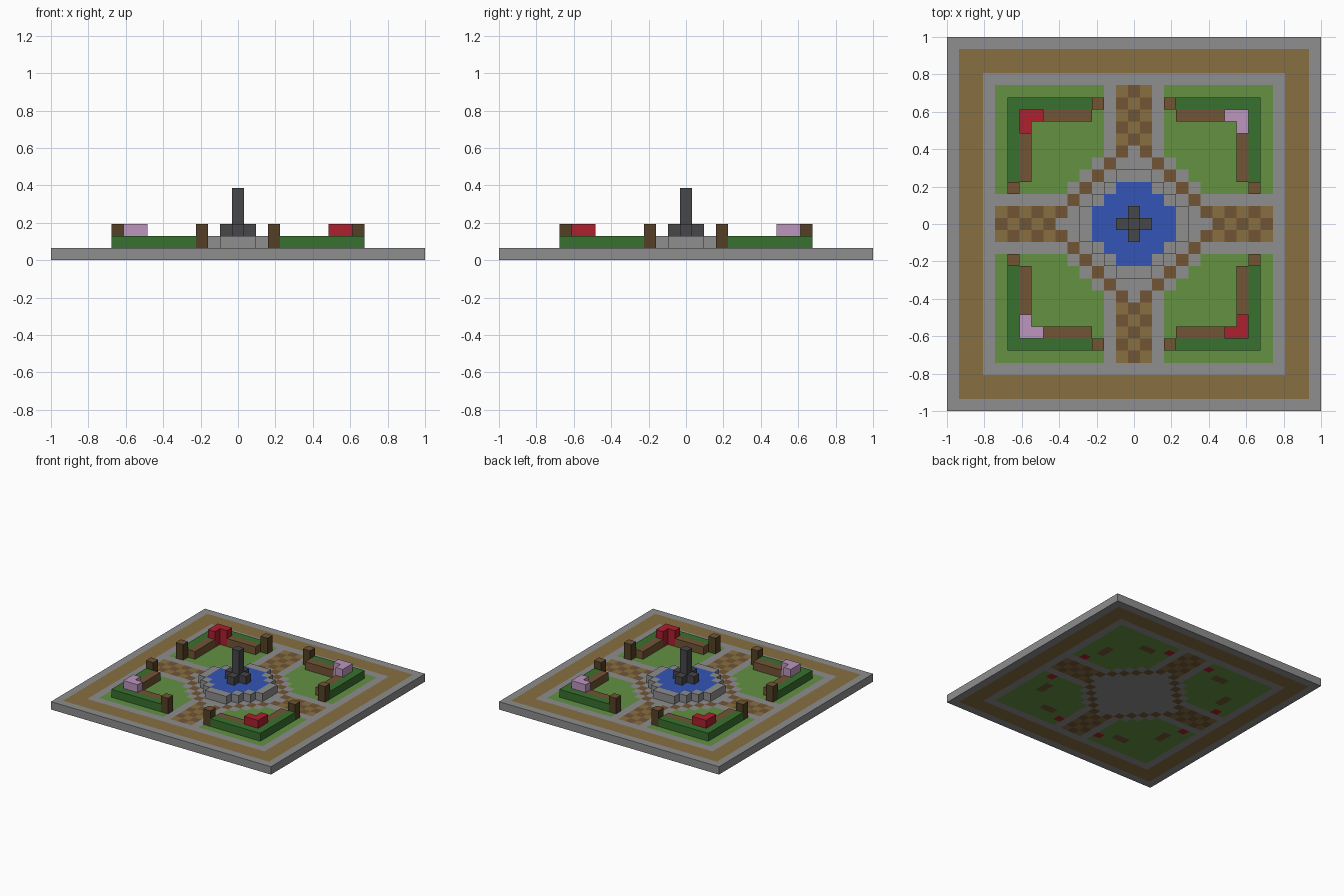
import bpy, bmesh
from mathutils import Vector

if "Cube" in bpy.data.objects:
    bpy.data.objects.remove(bpy.data.objects["Cube"])

N = 15                    # cells on each side of the centre cell
V = 2 / (2 * N + 1)       # cell size


def linear(c):
    c /= 255
    return c / 12.92 if c <= 0.04045 else ((c + 0.055) / 1.055) ** 2.4


COLOURS = {
    "paving_grey": (142, 142, 142),
    "gravel_tan": (135, 110, 64),
    "wood_brown": (113, 85, 53),
    "bark_brown": (84, 64, 38),
    "grass_green": (99, 145, 66),
    "hedge_green": (57, 113, 46),
    "water_blue": (52, 85, 182),
    "dark_stone": (71, 71, 75),
    "flower_red": (172, 33, 46),
    "flower_pink": (188, 150, 191),
}
MATS = {}
for cname, rgb in COLOURS.items():
    m = bpy.data.materials.new(cname)
    m.diffuse_color = (*[linear(c) for c in rgb], 1)
    m.use_nodes = True
    m.node_tree.nodes["Principled BSDF"].inputs["Base Color"].default_value = m.diffuse_color
    MATS[cname] = m

DIRS = [Vector(d) for d in ((1, 0, 0), (-1, 0, 0), (0, 1, 0), (0, -1, 0), (0, 0, 1), (0, 0, -1))]


def blocks(name, cells, top=None):
    """Outer skin of a set of grid cells {(i, j, k): colour}; top overrides upward faces."""
    used = sorted(set(cells.values()) | ({top} if top else set()))
    bm = bmesh.new()
    verts = {}
    for (i, j, k), colour in cells.items():
        for d in DIRS:
            n = (i + int(d.x), j + int(d.y), k + int(d.z))
            if n in cells:
                continue
            a = Vector((d.y, d.z, d.x))
            b = d.cross(a)
            ring = []
            for s, t in ((1, 1), (-1, 1), (-1, -1), (1, -1)):
                p = Vector((i, j, k + 0.5)) + (d + a * s + b * t) / 2
                key = (round(p.x * 2), round(p.y * 2), round(p.z * 2))
                if key not in verts:
                    verts[key] = bm.verts.new(p * V)
                ring.append(verts[key])
            f = bm.faces.new(ring)
            f.material_index = used.index(top if top and d.z > 0 else colour)
    mesh = bpy.data.meshes.new(name)
    bm.to_mesh(mesh)
    bm.free()
    for u in used:
        mesh.materials.append(MATS[u])
    ob = bpy.data.objects.new(name, mesh)
    bpy.context.collection.objects.link(ob)
    return ob


def ground_colour(i, j):
    x, y = abs(i), abs(j)
    lo, hi, total = min(x, y), max(x, y), x + y
    if hi in (13, 14):
        return "gravel_tan"                       # outer walk
    if hi >= 12:
        return "paving_grey"                      # kerbs
    if lo <= 1 and total >= 7:                    # chequered paths
        return "wood_brown" if total % 2 else "gravel_tan"
    if total == 7 and lo > 0:
        return "wood_brown"                       # diamond edging
    if total <= 8 or lo == 2:
        return "paving_grey"
    return "grass_green"


# Ground slab, with sunken markers that show only underneath
R = range(-N, N + 1)
slab = blocks("ground_slab", {(i, j, 0): ground_colour(i, j) for i in R for j in R})
red = len(slab.data.materials)
slab.data.materials.append(MATS["flower_red"])
brown = slab.data.materials.find("wood_brown")
for f in slab.data.polygons:
    if f.normal.z < -0.5:
        cell = sorted((abs(round(f.center.x / V)), abs(round(f.center.y / V))))
        if cell == [3, 10]:
            f.material_index = red
        elif cell in ([5, 9], [6, 9]):
            f.material_index = brown

# Fountain: stepped rim, water and central spout
pool = {(i, j, 1) for i in range(-3, 4) for j in range(-3, 4) if abs(i) + abs(j) <= 4}
basin = {(i, j, 1) for i in range(-4, 5) for j in range(-4, 5) if abs(i) + abs(j) <= 5}
fountain = {c: "water_blue" if c in pool else "paving_grey" for c in basin}
blocks("fountain_basin", fountain)
spout = {(i, j, 2): "dark_stone" for i, j in ((1, 0), (-1, 0), (0, 1), (0, -1))}
spout.update({(0, 0, k): "dark_stone" for k in range(2, 6)})
blocks("fountain_spout", spout)

# Four mirrored garden beds
for sx in (-1, 1):
    for sy in (-1, 1):
        side = ("back" if sy > 0 else "front") + ("_right" if sx > 0 else "_left")

        def corner(cells, colour):
            """Place cells and their diagonal mirror in this quadrant."""
            return {(sx * p, sy * q, k): colour
                    for i, j, k in cells for p, q in ((i, j), (j, i))}

        blocks("hedge_" + side, corner([(10, j, 1) for j in range(4, 11)], "hedge_green"))
        blocks("bench_logs_" + side, corner([(9, j, 1) for j in range(4, 8)], "wood_brown"))
        blocks("posts_" + side, corner([(10, 3, 1), (10, 3, 2)], "bark_brown"), top="wood_brown")
        flower = "flower_pink" if sx == sy else "flower_red"
        blocks("flowers_" + side, corner([(9, j, k) for j in (8, 9) for k in (1, 2)], flower))
